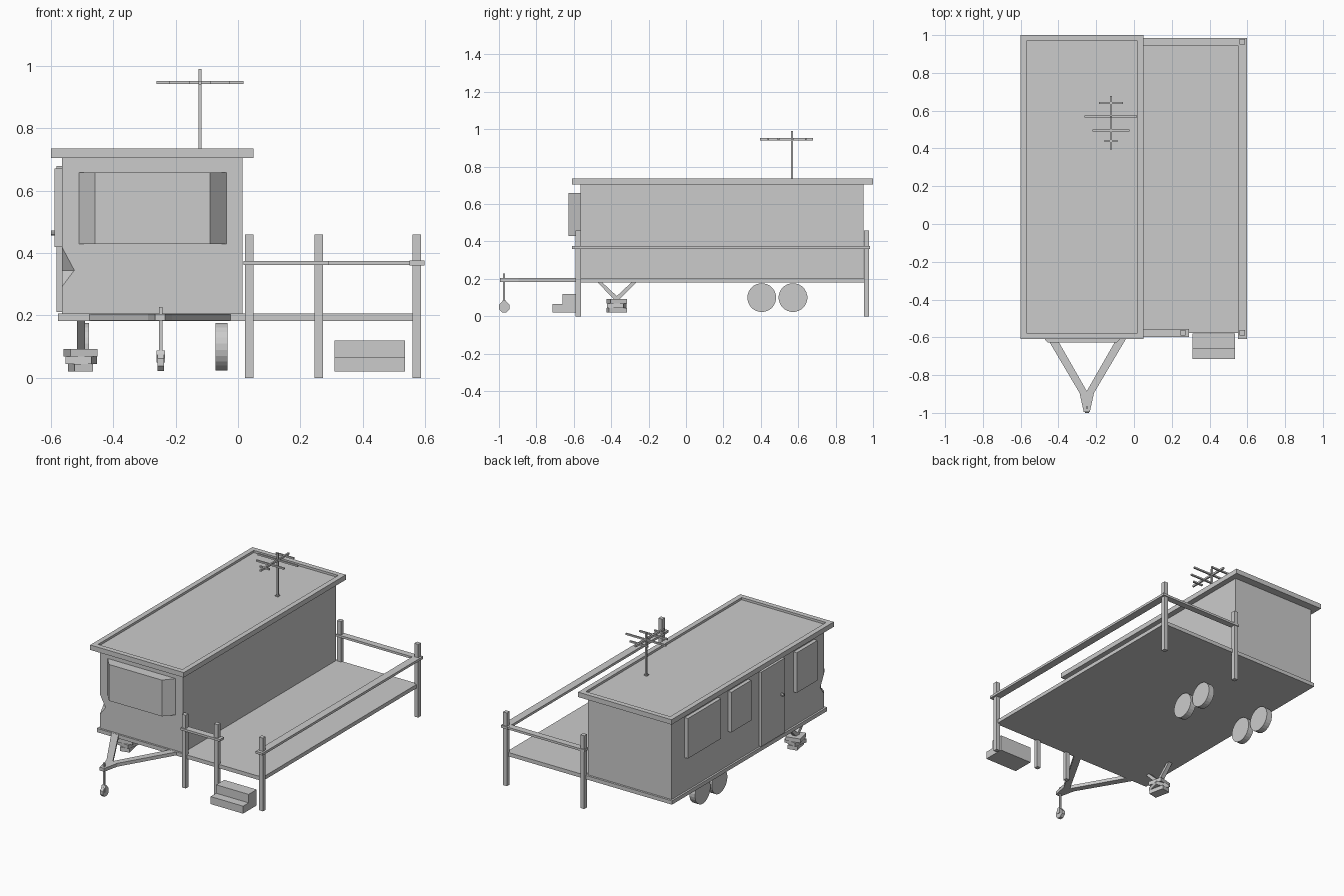
import bpy, bmesh, math
from mathutils import Vector, Matrix

if "Cube" in bpy.data.objects:
    bpy.data.objects.remove(bpy.data.objects["Cube"])


def finish(name, bm):
    bmesh.ops.recalc_face_normals(bm, faces=bm.faces)
    me = bpy.data.meshes.new(name)
    bm.to_mesh(me)
    bm.free()
    ob = bpy.data.objects.new(name, me)
    bpy.context.collection.objects.link(ob)
    return ob


def box(name, x, y, z, rot=0):
    """Box from (min, max) ranges, optionally turned about its own z axis."""
    bm = bmesh.new()
    bmesh.ops.create_cube(bm, size=1)
    c = Vector([(a + b) / 2 for a, b in (x, y, z)])
    s = [b - a for a, b in (x, y, z)]
    bmesh.ops.transform(bm, verts=bm.verts, matrix=Matrix.Translation(c)
                        @ Matrix.Rotation(math.radians(rot), 4, 'Z') @ Matrix.Diagonal((*s, 1)))
    return finish(name, bm)


def prism(name, pts, offset):
    """Solid from a closed 3D outline swept along offset."""
    bm = bmesh.new()
    f = bm.faces.new([bm.verts.new(p) for p in pts])
    ext = bmesh.ops.extrude_face_region(bm, geom=[f], use_keep_orig=True)
    new = [g for g in ext['geom'] if isinstance(g, bmesh.types.BMVert)]
    bmesh.ops.translate(bm, verts=new, vec=offset)
    return finish(name, bm)


def disc(name, x, y, z, r, sides):
    """Wheel with its axle along x."""
    bm = bmesh.new()
    bmesh.ops.create_cone(bm, cap_ends=True, segments=sides, radius1=r, radius2=r, depth=x[1] - x[0])
    bmesh.ops.transform(bm, verts=bm.verts, matrix=Matrix.Translation(((x[0] + x[1]) / 2, y, z))
                        @ Matrix.Rotation(math.pi / 2, 4, 'Y') @ Matrix.Rotation(math.pi / sides, 4, 'Z'))
    return finish(name, bm)


# Cabin with a dented front left corner
cabin = box("cabin", (-.565, .015), (-.565, .95), (.2, .71))
tip = Vector((-.545, -.545, .345))
along = Vector((.1, -.1, 0))
ends = [tip] + [tip + 2 * (Vector((-.565, -.565, z)) - tip) for z in (.42, .292)]
dent = prism("dent_cutter", [p - along for p in ends], along * 2)
dent.hide_render = True
dent.hide_viewport = True
cut = cabin.modifiers.new("dent", 'BOOLEAN')
cut.operation = 'DIFFERENCE'
cut.object = dent
cut.solver = 'EXACT'

# Roof slab with a shallow recess inside its rim
roof = box("roof", (-.6, .05), (-.61, 1.0), (.705, .736))
bm = bmesh.new()
bm.from_mesh(roof.data)
bm.faces.ensure_lookup_table()
top = max(bm.faces, key=lambda f: f.calc_center_median().z)
bmesh.ops.inset_region(bm, faces=[top], thickness=.045)
bmesh.ops.inset_region(bm, faces=[top], thickness=0)
bmesh.ops.translate(bm, verts=top.verts, vec=(0, 0, -.014))
bm.to_mesh(roof.data)
bm.free()

# Floor and deck
box("deck_floor", (-.577, .575), (-.577, .963), (.182, .206))

# Bay window on the front
prism("bay_window", [(-.515, -.56, .43), (-.458, -.627, .43), (-.09, -.627, .43), (-.033, -.56, .43)],
      (0, 0, .228))

# Left side windows, door and knob
for i, y in enumerate([(.49, .82), (.19, .39), (-.465, -.26)]):
    box(f"side_window_{i + 1}", (-.588, -.56), y, (.42, .672))
box("door", (-.582, -.56), (-.15, .084), (.212, .68))
disc("door_knob", (-.6, -.58), -.115, .465, .009, 8)

# Deck posts and flat rails
for i, (x, y) in enumerate([(.036, -.576), (.259, -.576), (.573, -.576), (.036, .965), (.573, .965)]):
    box(f"deck_post_{i + 1}", (x - .0135, x + .0135), (y - .0135, y + .0135), (0, .46))
box("right_rail", (.55, .598), (-.61, .985), (.361, .376))
box("back_rail", (.018, .551), (.944, .984), (.3615, .3755))
box("front_rail", (.018, .292), (-.597, -.556), (.3615, .3755))

# Entry steps
prism("entry_steps", [(.31, -.715, .02), (.31, -.58, .02), (.31, -.58, .12), (.31, -.66, .12),
                      (.31, -.66, .067), (.31, -.715, .067)], (.226, 0, 0))

# Twin wheels on each side
for side, x in (("left", (-.517, -.478)), ("right", (-.072, -.033))):
    for i, y in enumerate((.405, .572)):
        disc(f"{side}_wheel_{i + 1}", x, y, .1, .077, 24)

# Towing frame, mirrored about its centre line
half = [(-.23, -.57), (-.18, -.57), (0, -.885), (0, -.995), (-.016, -.995), (-.038, -.895)]
for side, s in (("left", 1), ("right", -1)):
    prism(f"{side}_tow_beam", [(-.25 + s * x, y, .184) for x, y in half], (0, 0, .021))

# Jockey wheel
box("jockey_rod", (-.254, -.243), (-.978, -.967), (.08, .228))
prism("jockey_fork", [(-.262, -.985, .05), (-.262, -.96, .05), (-.262, -.96, .075),
                      (-.262, -.967, .088), (-.262, -.978, .088), (-.262, -.985, .075)], (.028, 0, 0))
disc("jockey_caster", (-.259, -.238), -.972, .05, .031, 8)

# V shaped support leg standing on stacked blocks
for side, s in (("front", -1), ("back", 1)):
    prism(f"support_leg_{side}", [(-.517, -.37 + s * y, z) for y, z in
                                  ((.107, .185), (.082, .185), (0, .108), (0, .092), (.015, .092))],
          (.026, 0, 0))
box("support_block_bottom", (-.535, -.475), (-.42, -.32), (.02, .045), 12)
box("support_block_middle", (-.545, -.46), (-.415, -.325), (.045, .068), -12)
box("support_block_top", (-.55, -.46), (-.415, -.325), (.068, .093), 14)

# Roof aerial
box("aerial_mast", (-.127, -.117), (.562, .572), (.72, .99))
box("aerial_foot", (-.132, -.112), (.557, .577), (.72, .728))
box("aerial_boom", (-.127, -.117), (.395, .678), (.941, .953))
for i, (y, r) in enumerate([(.44, .034), (.495, .097), (.57, .139), (.64, .063)]):
    box(f"aerial_rod_{i + 1}", (-.122 - r, -.122 + r), (y - .005, y + .005), (.942, .952))
